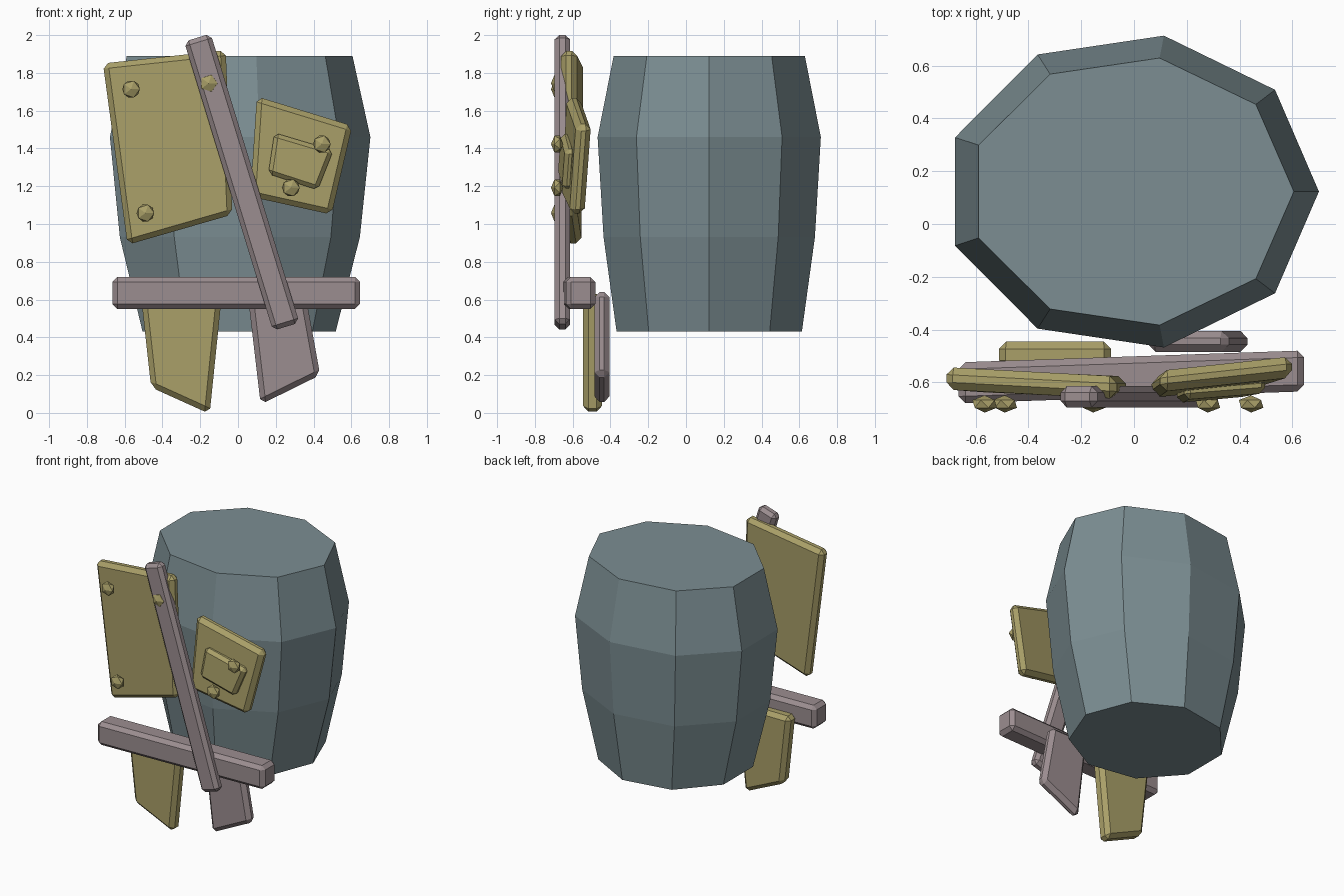
import bpy, bmesh, math

if "Cube" in bpy.data.objects:
    bpy.data.objects.remove(bpy.data.objects["Cube"])


def material(name, rgb):
    m = bpy.data.materials.new(name)
    m.diffuse_color = (*rgb, 1)
    m.use_nodes = True
    m.node_tree.nodes["Principled BSDF"].inputs["Base Color"].default_value = m.diffuse_color
    return m


STEEL = material("blue_grey", (0.20, 0.27, 0.29))
WOOD = material("dusty_wood", (0.33, 0.27, 0.28))
BRASS = material("old_brass", (0.40, 0.35, 0.14))


def finish(bm, name, mat):
    bmesh.ops.recalc_face_normals(bm, faces=bm.faces)
    mesh = bpy.data.meshes.new(name)
    bm.to_mesh(mesh)
    bm.free()
    mesh.materials.append(mat)
    ob = bpy.data.objects.new(name, mesh)
    bpy.context.collection.objects.link(ob)
    return ob


def plank(name, corners, thick, bevel, mat):
    """Chamfered four-cornered slab; corners are (x, y_centre, z) in order."""
    bm = bmesh.new()
    front = [bm.verts.new((x, y - thick / 2, z)) for x, y, z in corners]
    back = [bm.verts.new((x, y + thick / 2, z)) for x, y, z in corners]
    bm.faces.new(front)
    bm.faces.new(back[::-1])
    for i in range(4):
        j = (i + 1) % 4
        bm.faces.new((front[j], front[i], back[i], back[j]))
    ob = finish(bm, name, mat)
    mod = ob.modifiers.new("chamfer", "BEVEL")
    mod.width = bevel
    mod.segments = 1


# Nine-sided oval barrel: (z, x radius, y radius) for each ring
bm = bmesh.new()
rings = []
for z, rx, ry in [(0.43, 0.527, 0.498), (0.93, 0.655, 0.568),
                  (1.46, 0.711, 0.60), (1.89, 0.616, 0.514)]:
    angles = [math.radians(40 * i) for i in range(9)]
    rings.append([bm.verts.new((-0.01 + rx * math.cos(a), 0.123 + ry * math.sin(a), z))
                  for a in angles])
for lo, hi in zip(rings, rings[1:]):
    for i in range(9):
        j = (i + 1) % 9
        bm.faces.new((lo[i], lo[j], hi[j], hi[i]))
bm.faces.new(rings[0][::-1])
bm.faces.new(rings[-1])
finish(bm, "barrel_body", STEEL)

# Large and small patch plates
plank("large_plate", [(-0.715, -0.585, 1.85), (-0.065, -0.62, 1.92),
                      (-0.03, -0.62, 1.05), (-0.585, -0.595, 0.89)], 0.085, 0.028, BRASS)
plank("small_plate", [(0.10, -0.595, 1.675), (0.605, -0.54, 1.52),
                      (0.495, -0.575, 1.05), (0.065, -0.62, 1.145)], 0.08, 0.028, BRASS)
plank("inner_plate", [(0.193, -0.635, 1.483), (0.505, -0.61, 1.39),
                      (0.422, -0.625, 1.18), (0.16, -0.65, 1.265)], 0.06, 0.022, BRASS)

# Crossed boards
plank("cross_beam", [(-0.665, -0.602, 0.72), (0.645, -0.557, 0.72),
                     (0.645, -0.557, 0.55), (-0.665, -0.602, 0.55)], 0.155, 0.026, WOOD)
plank("diagonal_beam", [(-0.285, -0.655, 1.965), (-0.145, -0.655, 2.008),
                        (0.325, -0.655, 0.478), (0.185, -0.655, 0.435)], 0.08, 0.024, WOOD)

# Hanging lower boards
plank("left_lower_board", [(-0.515, -0.495, 0.63), (-0.085, -0.495, 0.63),
                           (-0.15, -0.495, -0.005), (-0.46, -0.495, 0.135)], 0.10, 0.028, BRASS)
plank("right_lower_board", [(0.05, -0.445, 0.64), (0.355, -0.445, 0.64),
                            (0.435, -0.445, 0.20), (0.12, -0.445, 0.045)], 0.08, 0.028, WOOD)

# Faceted bolts with a point facing forward
for n, (x, z) in enumerate([(-0.566, 1.714), (-0.49, 1.058), (-0.155, 1.745),
                            (0.444, 1.423), (0.28, 1.192)], 1):
    bm = bmesh.new()
    bmesh.ops.create_icosphere(bm, subdivisions=1, radius=0.052)
    for v in bm.verts:
        px, py, pz = v.co
        v.co = (x + px, -0.682 - pz * 0.63, z + py)
    finish(bm, f"bolt_{n}", BRASS)
